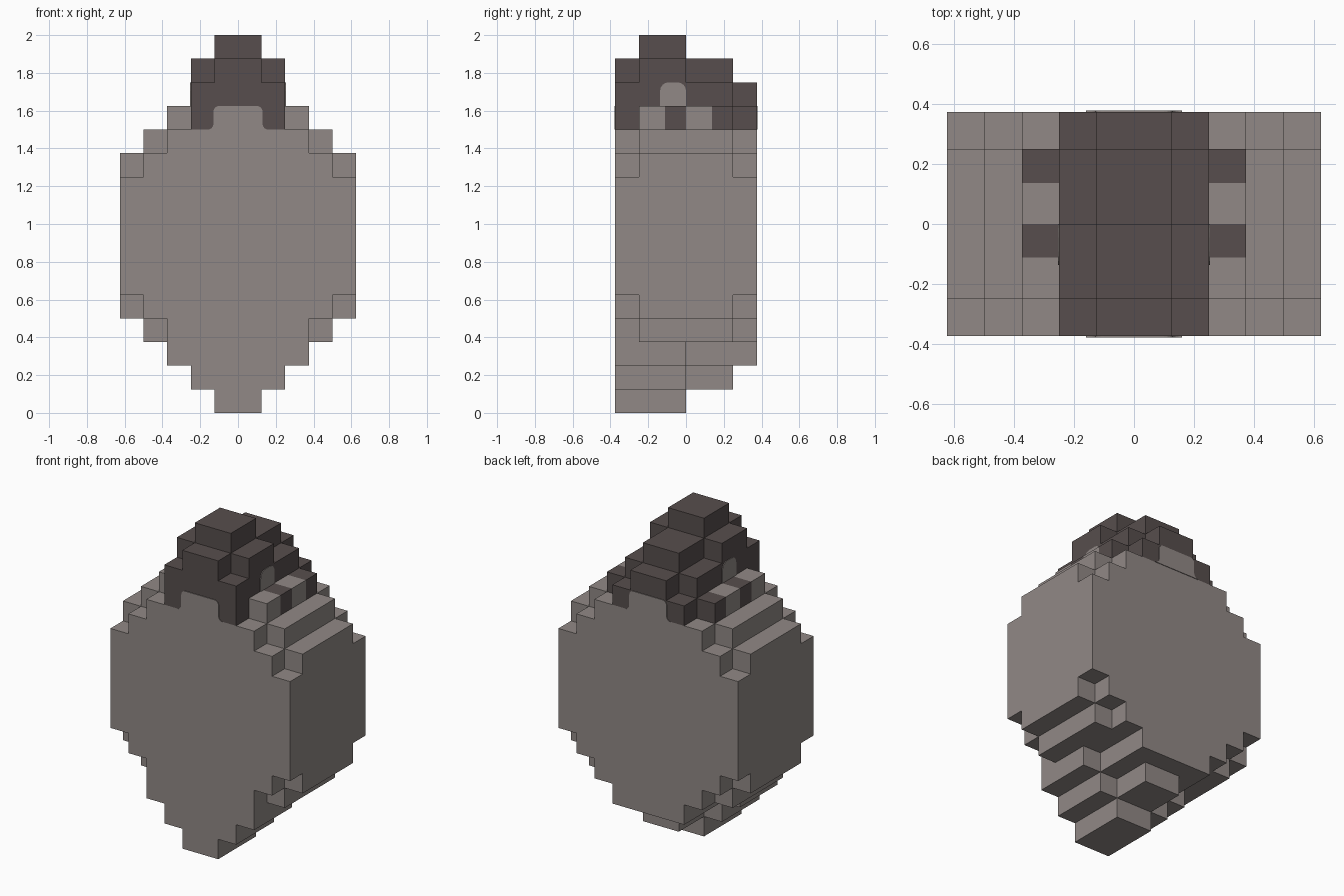
import bpy, bmesh, math
from mathutils import Vector

U = 0.125  # size of one block

cube = bpy.data.objects.get("Cube")
if cube:
    bpy.data.objects.remove(cube, do_unlink=True)


def make_material(name, rgb):
    mat = bpy.data.materials.new(name)
    mat.use_nodes = True
    color = (*rgb, 1.0)
    mat.diffuse_color = color
    bsdf = next(n for n in mat.node_tree.nodes if n.type == 'BSDF_PRINCIPLED')
    bsdf.inputs["Base Color"].default_value = color
    bsdf.inputs["Roughness"].default_value = 0.9
    return mat


SKIN = make_material("warm grey skin", (0.283, 0.25, 0.238))
HAIR = make_material("dark brown hair", (0.095, 0.076, 0.074))


def add_object(name, bm, mat):
    mesh = bpy.data.meshes.new(name)
    bm.to_mesh(mesh)
    bm.free()
    mesh.materials.append(mat)
    obj = bpy.data.objects.new(name, mesh)
    bpy.context.collection.objects.link(obj)
    return obj


# Stepped half widths from bottom to top, one list per slice from front to back
FULL = [5] * 5
FRONT = [1, 2, 3, 3, 4] + FULL + [4, 3, 2, 2, 1, 0]
MID_FRONT = [1, 2, 3, 4, 5] + FULL + [5, 4, 3, 2, 2, 1]
MID_BACK = [0, 1, 2, 4, 5] + FULL + [5, 4, 3, 2, 1, 0]
BACK = [0, 0, 2, 3, 4] + FULL + [4, 3, 2, 1, 0, 0]

# Slices (start, end, half widths); the middle ones split where ear stripes end
SLICES = [(-3, -2, FRONT), (-2, -0.9, MID_FRONT), (-0.9, 0, MID_FRONT),
          (0, 1.1, MID_BACK), (1.1, 2, MID_BACK), (2, 3, BACK)]
STRIPES = (2, 4)
HAIRLINE = 12


def solid(i, j, k):
    return 0 <= j < len(SLICES) and 0 <= k < 16 and abs(i + 0.5) < SLICES[j][2][k]


def part_of(i, j, k):
    if k < HAIRLINE:
        return "head"
    if abs(i + 0.5) < 2:
        return "hair"
    return "sideburns" if j in STRIPES else "ears"


# Gather only the outer faces of each part
parts = {"head": SKIN, "ears": SKIN, "hair": HAIR, "sideburns": HAIR}
meshes = {name: bmesh.new() for name in parts}
for i in range(-5, 5):
    for j, (y0, y1, widths) in enumerate(SLICES):
        for k in range(16):
            if not solid(i, j, k):
                continue
            bm = meshes[part_of(i, j, k)]
            low, high = (i, y0, k), (i + 1, y1, k + 1)
            for axis in range(3):
                for side in (-1, 1):
                    near = [i, j, k]
                    near[axis] += side
                    if solid(*near):
                        continue
                    a, b = (axis + 1) % 3, (axis + 2) % 3
                    ring = [(low[a], low[b]), (high[a], low[b]),
                            (high[a], high[b]), (low[a], high[b])]
                    corners = []
                    for p, q in ring[::side]:
                        co = Vector()
                        co[axis] = high[axis] if side > 0 else low[axis]
                        co[a], co[b] = p, q
                        corners.append(bm.verts.new(co * U))
                    bm.faces.new(corners)

for name, bm in meshes.items():
    bmesh.ops.remove_doubles(bm, verts=bm.verts, dist=0.0005)
    bmesh.ops.dissolve_limit(bm, angle_limit=0.02, verts=bm.verts, edges=bm.edges)
    add_object(name, bm, parts[name])


def arc(cx, cz, r, start, end, steps=4):
    angles = [math.radians(start + (end - start) * n / steps) for n in range(steps + 1)]
    return [(cx + r * math.cos(t), cz + r * math.sin(t)) for t in angles]


def plate(name, outline, place, offset):
    """Thin painted plate: the outline is placed on a face and pushed outward."""
    bm = bmesh.new()
    face = bm.faces.new([bm.verts.new(place(u, v)) for u, v in outline])
    grown = bmesh.ops.extrude_face_region(bm, geom=[face])
    new = [v for v in grown["geom"] if isinstance(v, bmesh.types.BMVert)]
    bmesh.ops.translate(bm, verts=new, vec=offset)
    bmesh.ops.recalc_face_normals(bm, faces=bm.faces)
    add_object(name, bm, SKIN)


# Forehead and nape: rounded at the top, flaring out at the hairline
z0, z1, w, r, thick = HAIRLINE * U, 13 * U, 0.13, 0.03, 0.004
half = arc(w + r, z0 + r, r, 270, 180) + arc(w - r, z1 - r, r, 0, 90)
brow = half + [(-u, v) for u, v in reversed(half)]
for name, s in (("forehead", -1), ("nape", 1)):
    plate(name, brow, lambda u, v: (u, s * 3 * U, v), (0, s * thick, 0))

# Temples: arched patches above the ears
z2, r = 14 * U, 0.045
temple = ([(-0.137, z1), (0, z1)] + arc(-r, z2 - r, r, 0, 90)
          + arc(-0.137 + r, z2 - r, r, 90, 180))
for name, s in (("left_temple", 1), ("right_temple", -1)):
    plate(name, temple, lambda u, v: (s * 2 * U, u, v), (s * thick, 0, 0))
